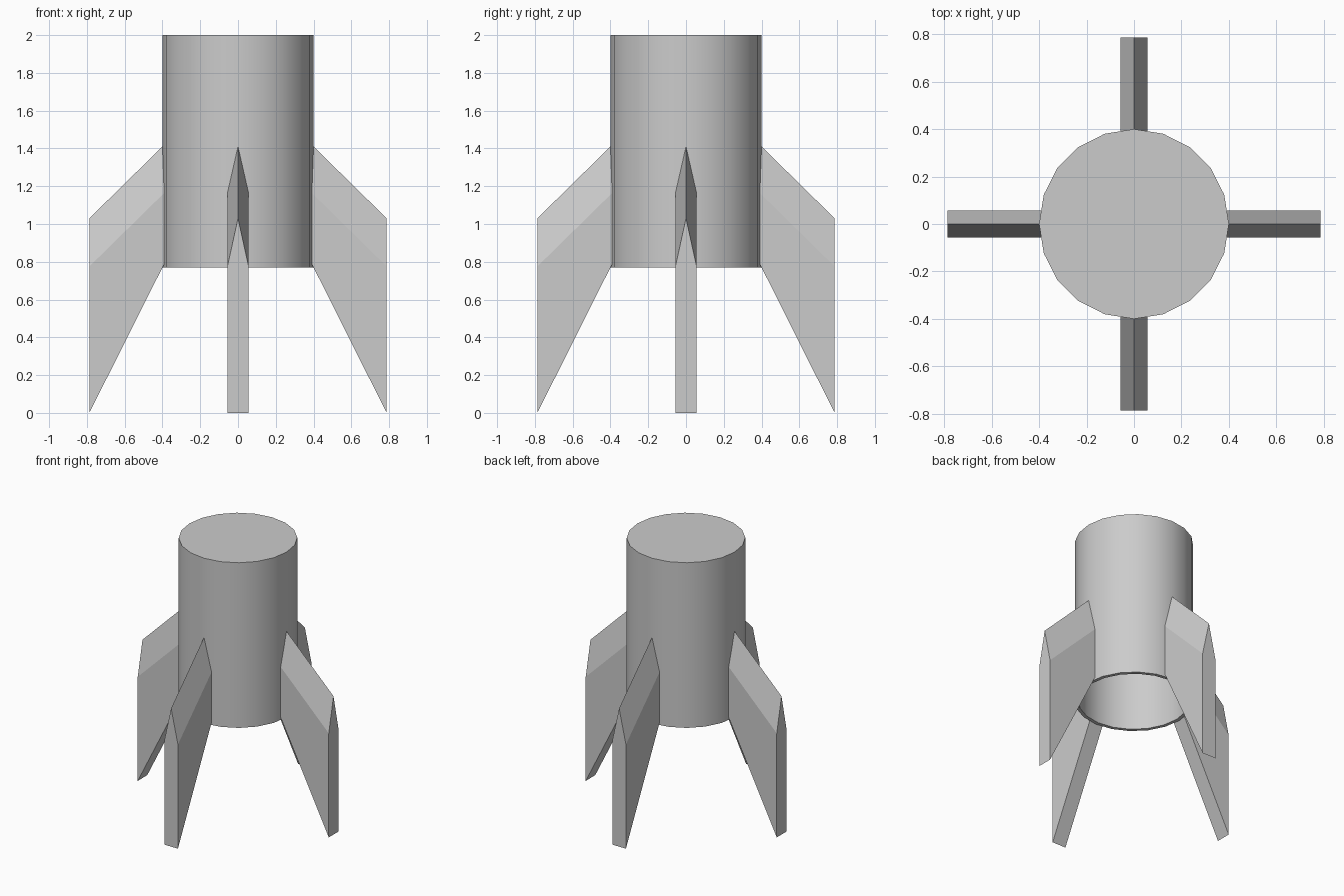
import bpy
import bmesh
from math import cos, sin, pi
from mathutils import Matrix

if "Cube" in bpy.data.objects:
    bpy.data.objects.remove(bpy.data.objects["Cube"], do_unlink=True)

grey = bpy.data.materials.new("light_grey")
grey.use_nodes = True
grey.diffuse_color = (0.6, 0.6, 0.6, 1)
grey.node_tree.nodes["Principled BSDF"].inputs["Base Color"].default_value = (0.6, 0.6, 0.6, 1)

SIDES = 20


def finish(name, bm):
    bmesh.ops.recalc_face_normals(bm, faces=bm.faces)
    mesh = bpy.data.meshes.new(name)
    bm.to_mesh(mesh)
    bm.free()
    mesh.materials.append(grey)
    obj = bpy.data.objects.new(name, mesh)
    bpy.context.collection.objects.link(obj)
    return obj


# Hollow body: closed on top, open below, with a thin wall
bm = bmesh.new()
rings = []
for radius, z in [(0.40, 2.0), (0.40, 0.77), (0.375, 0.77), (0.375, 1.97)]:
    rings.append([bm.verts.new((radius * cos(2 * pi * i / SIDES),
                                radius * sin(2 * pi * i / SIDES), z))
                  for i in range(SIDES)])
for a, b in zip(rings, rings[1:]):
    for i in range(SIDES):
        j = (i + 1) % SIDES
        bm.faces.new((a[i], a[j], b[j], b[i]))
bm.faces.new(rings[0])
bm.faces.new(rings[-1])
body = finish("body", bm)
bpy.ops.object.select_all(action='DESELECT')
body.select_set(True)
bpy.context.view_layer.objects.active = body
bpy.ops.object.shade_smooth_by_angle(angle=pi / 6)


# Swept fin with a ridged upper edge: two five-sided sections joined
def fin(name, angle):
    bm = bmesh.new()
    half = 0.056
    sections = []
    for x, ridge, shoulder, bottom in [(0.385, 1.425, 1.17, 0.80),
                                       (0.787, 1.03, 0.775, 0.0)]:
        outline = [(-half, bottom), (half, bottom), (half, shoulder),
                   (0, ridge), (-half, shoulder)]
        sections.append([bm.verts.new((x, y, z)) for y, z in outline])
    inner, outer = sections
    for i in range(5):
        j = (i + 1) % 5
        bm.faces.new((inner[i], inner[j], outer[j], outer[i]))
    bm.faces.new(inner)
    bm.faces.new(outer)
    bm.transform(Matrix.Rotation(angle, 4, 'Z'))
    finish(name, bm)


for k, side in enumerate(["left", "back", "right", "front"]):
    fin(side + "_fin", k * pi / 2)
